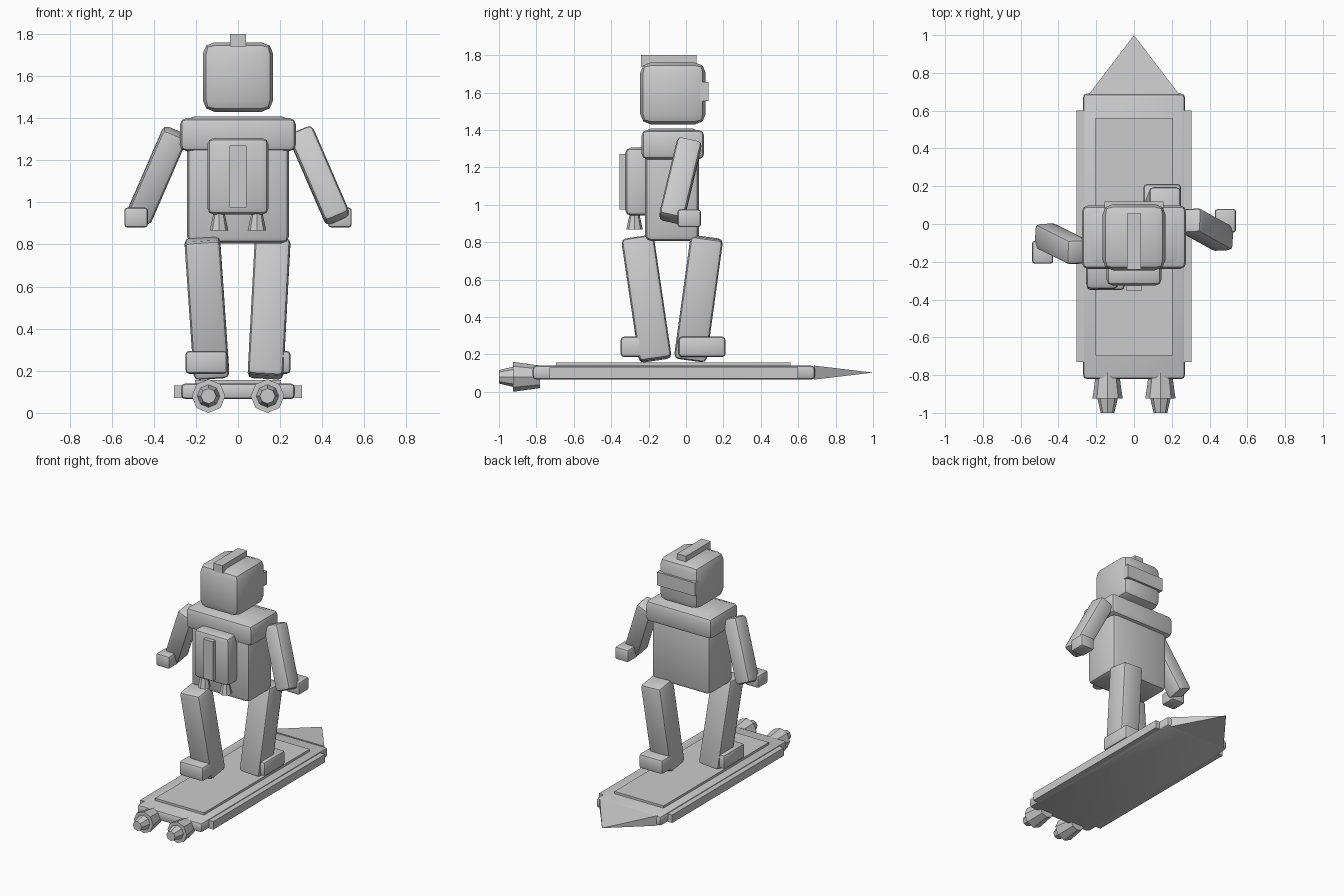
import bpy
import math
from mathutils import Vector

cube = bpy.data.objects.get("Cube")
if cube:
    bpy.data.objects.remove(cube, do_unlink=True)

# One plain grey for the whole model
grey = bpy.data.materials.new("plain_grey")
grey.use_nodes = True
GREY = (0.6, 0.6, 0.6, 1)
grey.diffuse_color = GREY
for node in grey.node_tree.nodes:
    if node.type == 'BSDF_PRINCIPLED':
        node.inputs["Base Color"].default_value = GREY


def finish(ob, name, bevel=0.0):
    ob.name = name
    ob.data.materials.append(grey)
    bpy.ops.object.transform_apply(location=False, rotation=False, scale=True)
    if bevel:
        mod = ob.modifiers.new("soft_edges", 'BEVEL')
        mod.width = bevel
        mod.segments = 2
        bpy.ops.object.modifier_apply(modifier=mod.name)
        bpy.ops.object.shade_smooth_by_angle(angle=math.radians(40))
    return ob


def box(name, x, y, z, bevel=0.0):
    """Box given as (min, max) ranges."""
    bpy.ops.mesh.primitive_cube_add(size=1, location=[sum(r) / 2 for r in (x, y, z)])
    ob = bpy.context.object
    ob.scale = [r[1] - r[0] for r in (x, y, z)]
    return finish(ob, name, bevel)


def limb(name, top, bottom, width, depth, bevel):
    """Slanted block running from one end centre to the other."""
    a, b = Vector(top), Vector(bottom)
    bpy.ops.mesh.primitive_cube_add(size=1, location=(a + b) / 2)
    ob = bpy.context.object
    ob.scale = (width, depth, (a - b).length)
    ob.rotation_euler = Vector((0, 0, 1)).rotation_difference(a - b).to_euler()
    return finish(ob, name, bevel)


def cone(name, start, end, r1, r2, sides=8):
    a, b = Vector(start), Vector(end)
    bpy.ops.mesh.primitive_cone_add(vertices=sides, radius1=r1, radius2=r2,
                                    depth=(b - a).length, location=(a + b) / 2)
    ob = bpy.context.object
    ob.rotation_euler = Vector((0, 0, 1)).rotation_difference(b - a).to_euler()
    return finish(ob, name)


def nose(name, half_width, y0, y1, z0, z1):
    """Flat four-sided point at the end of the board."""
    verts = [(x, y0, z) for x, z in ((-half_width, z0), (half_width, z0),
                                     (half_width, z1), (-half_width, z1))]
    verts.append((0, y1, (z0 + z1) / 2))
    faces = [(0, 1, 2, 3), (1, 0, 4), (2, 1, 4), (3, 2, 4), (0, 3, 4)]
    mesh = bpy.data.meshes.new(name)
    mesh.from_pydata(verts, [], faces)
    ob = bpy.data.objects.new(name, mesh)
    bpy.context.collection.objects.link(ob)
    mesh.materials.append(grey)


# Hover board
box("board", (-.27, .27), (-.82, .69), (.065, .14), .02)
box("deck_plate", (-.205, .205), (-.695, .56), (.13, .157))
nose("board_nose", .24, .685, 1, .065, .14)
for side, s in (("right", -1), ("left", 1)):
    box(side + "_rail", sorted((s * .25, s * .305)), (-.73, .6), (.07, .13))
    x = s * .14
    cone(side + "_board_jet", (x, -.78, .08), (x, -.925, .08), .06, .08)
    cone(side + "_board_nozzle", (x, -.92, .08), (x, -1, .08), .055, .036)

# Legs and feet
limb("right_leg", (-.17, -.26, .825), (-.125, -.163, .17), .17, .175, .025)
limb("left_leg", (.165, .112, .825), (.13, .022, .17), .17, .175, .025)
box("right_foot", (-.25, -.05), (-.35, -.1), (.185, .295), .02)
box("left_foot", (.05, .25), (-.04, .212), (.185, .295), .02)

# Body
box("torso", (-.243, .243), (-.22, .07), (.805, 1.408), .035)
box("shoulders", (-.275, .275), (-.237, .097), (1.243, 1.4), .03)

# Arms and hands
limb("right_arm", (-.295, -.15, 1.335), (-.475, -.06, .92), .125, .135, .025)
limb("left_arm", (.295, .02, 1.335), (.475, -.08, .92), .125, .135, .025)
box("right_hand", (-.54, -.428), (-.21, -.09), (.88, .975), .015)
box("left_hand", (.428, .54), (-.045, .08), (.88, .975), .015)

# Head
box("head", (-.167, .167), (-.245, .105), (1.43, 1.76), .055)
box("crest", (-.038, .038), (-.24, .055), (1.74, 1.8))
box("visor", (-.157, .157), (.07, .12), (1.555, 1.655))

# Backpack
box("backpack", (-.145, .145), (-.325, -.19), (.942, 1.305), .03)
box("backpack_strip", (-.04, .04), (-.355, -.3), (.975, 1.27))
for side, s in (("right", -1), ("left", 1)):
    cone(side + "_pack_thruster", (s * .09, -.275, .867), (s * .09, -.275, .96), .044, .024)
